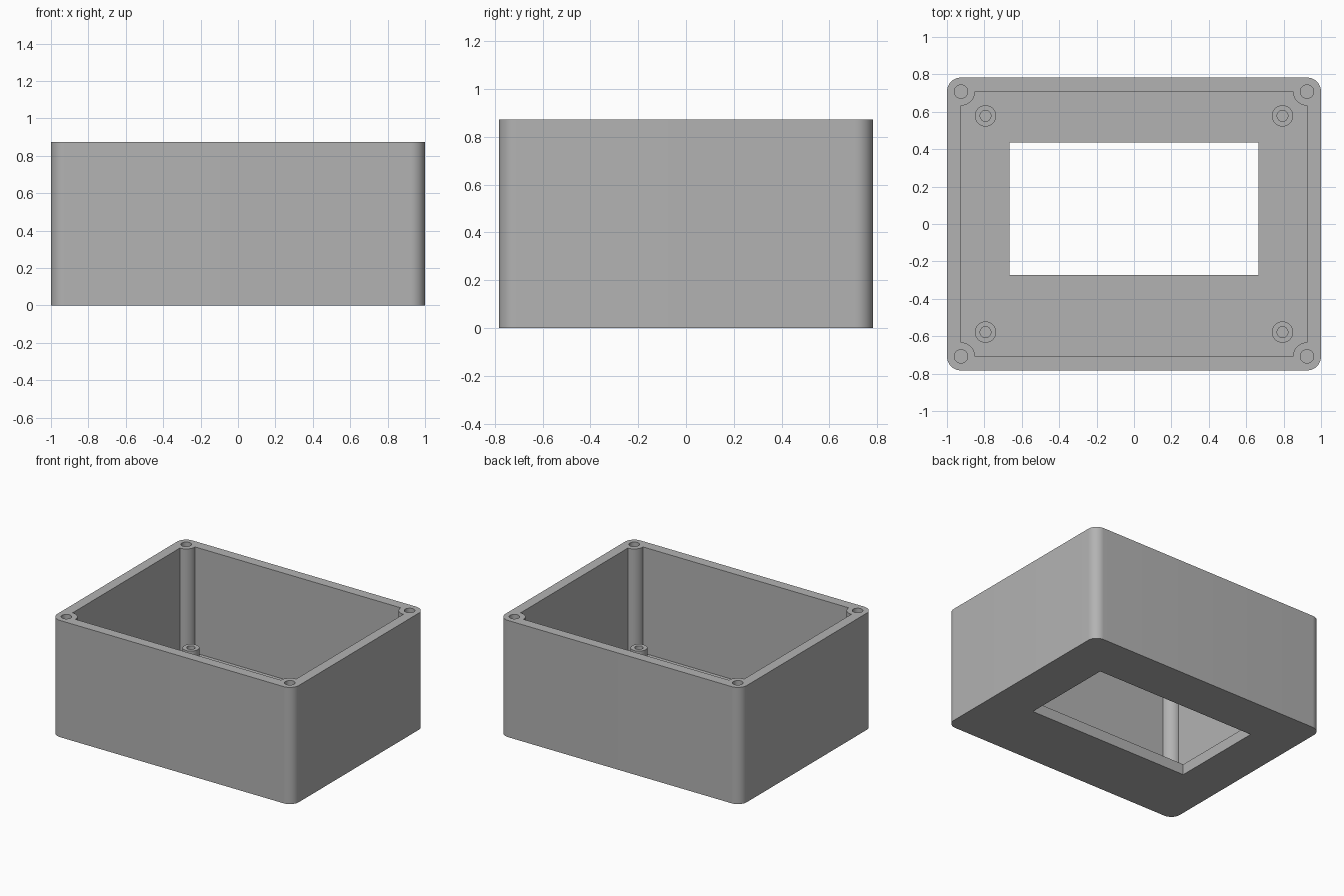
import bpy, bmesh, math

cube = bpy.data.objects.get("Cube")
if cube:
    bpy.data.objects.remove(cube, do_unlink=True)

# Main dimensions
HX, HY, H = 1.0, 0.783, 0.873      # half width, half depth, height
WALL, FLOOR = 0.075, 0.08
BX, BY = HX - WALL, HY - WALL      # screw column centres, inner wall faces
SX, SY = 0.794, 0.578              # standoff centres
STANDOFF_TOP = 0.185
SIGNS = [(1, 1), (-1, 1), (-1, -1), (1, -1)]   # anticlockwise corners

plastic = bpy.data.materials.new("grey plastic")
plastic.use_nodes = True
GREY = (0.45, 0.45, 0.45, 1)
plastic.diffuse_color = GREY
plastic.node_tree.nodes["Principled BSDF"].inputs["Base Color"].default_value = GREY


def arc(cx, cy, r, start, sweep, n):
    return [(cx + r * math.cos(start + sweep * i / n),
             cy + r * math.sin(start + sweep * i / n)) for i in range(n + 1)]


def circle(cx, cy, r, n=32):
    return arc(cx, cy, r, 0, 2 * math.pi, n)[:-1]


def prism(name, outlines, z0, z1):
    """Extrude one or more closed outlines between two heights."""
    bm = bmesh.new()
    for pts in outlines:
        face = bm.faces.new([bm.verts.new((x, y, z0)) for x, y in pts])
        new = bmesh.ops.extrude_face_region(bm, geom=[face])["geom"]
        for v in new:
            if isinstance(v, bmesh.types.BMVert):
                v.co.z = z1
    bmesh.ops.recalc_face_normals(bm, faces=bm.faces)
    mesh = bpy.data.meshes.new(name)
    bm.to_mesh(mesh)
    bm.free()
    mesh.materials.append(plastic)
    obj = bpy.data.objects.new(name, mesh)
    bpy.context.collection.objects.link(obj)
    return obj


def activate(obj):
    bpy.ops.object.select_all(action="DESELECT")
    obj.select_set(True)
    bpy.context.view_layer.objects.active = obj


def cut(obj, cutter):
    cutter.hide_render = True
    mod = obj.modifiers.new("cut", "BOOLEAN")
    mod.operation, mod.solver, mod.object = "DIFFERENCE", "EXACT", cutter
    activate(obj)
    bpy.ops.object.modifier_apply(modifier=mod.name)
    bpy.data.objects.remove(cutter, do_unlink=True)


# Outer shell with rounded corners; cavity outline curves around the columns
quarter = math.pi / 2
outer, inner = [], []
for i, (sx, sy) in enumerate(SIGNS):
    outer += arc(sx * BX, sy * BY, WALL, i * quarter, quarter, 12)
    inner += arc(sx * BX, sy * BY, WALL, (i + 3) * quarter, -quarter, 12)
case = prism("case", [outer], 0, H)
cut(case, prism("cavity_cutter", [inner], FLOOR, H + 0.1))

# Window through the floor
x, y0, y1 = 0.666, -0.274, 0.437
cut(case, prism("window_cutter", [[(-x, y0), (x, y0), (x, y1), (-x, y1)]], -0.1, FLOOR + 0.05))

# Screw holes in the corner columns
cut(case, prism("screw_hole_cutter",
                [circle(sx * BX, sy * BY, 0.036) for sx, sy in SIGNS], H - 0.4, H + 0.1))

# Hollow standoffs on the floor
standoffs = prism("standoffs", [circle(sx * SX, sy * SY, 0.057) for sx, sy in SIGNS],
                  FLOOR - 0.005, STANDOFF_TOP)
cut(standoffs, prism("standoff_hole_cutter",
                     [circle(sx * SX, sy * SY, 0.029) for sx, sy in SIGNS],
                     FLOOR - 0.1, STANDOFF_TOP + 0.1))

for obj in (case, standoffs):
    activate(obj)
    bpy.ops.object.shade_smooth_by_angle(angle=math.radians(30))
